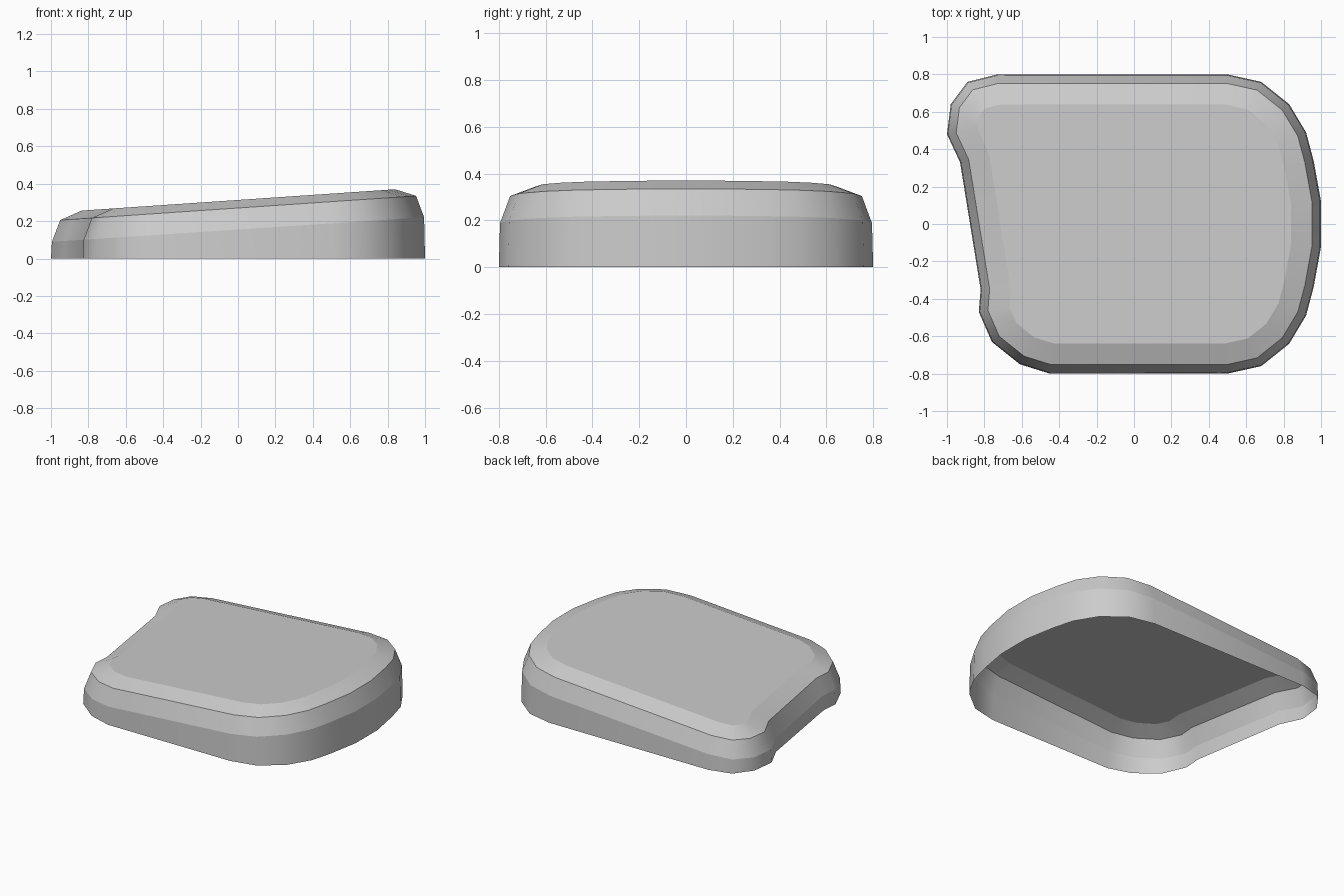
import bpy, bmesh
from mathutils import Vector

cube = bpy.data.objects.get("Cube")
if cube:
    bpy.data.objects.remove(cube, do_unlink=True)

# Plain grey surface
grey = bpy.data.materials.new("plain grey")
grey.use_nodes = True
colour = (0.6, 0.6, 0.6, 1)
grey.diffuse_color = colour
grey.node_tree.nodes["Principled BSDF"].inputs["Base Color"].default_value = colour

# Footprint: the rounded right end is mirrored front to back, the left end is not
rounded_end = [(1, .12), (.96, .34), (.92, .49), (.83, .64), (.68, .76), (.5, .8)]
left_end = [(-.73, .8), (-.89, .76), (-.98, .64), (-1, .48), (-.93, .33),
            (-.82, -.35), (-.83, -.47), (-.76, -.63), (-.61, -.75), (-.45, -.8)]
front_half = [(x, -y) for x, y in reversed(rounded_end)]
outline = [Vector(p) for p in rounded_end + left_end + front_half]


def inset(points, distance):
    """Move a counterclockwise outline inwards with mitred corners."""
    result = []
    for i, p in enumerate(points):
        before = (p - points[i - 1]).normalized()
        after = (points[(i + 1) % len(points)] - p).normalized()
        n1 = Vector((-before.y, before.x))
        n2 = Vector((-after.y, after.x))
        result.append(p + (n1 + n2) * distance / (1 + n1.dot(n2)))
    return result


# Rings from the open base to the sloping top: inset, height, slope along x
levels = [(0, 0, 0), (.005, .155, .066), (.048, .27, .068), (.16, .313, .068)]

bm = bmesh.new()
rings = []
for distance, height, slope in levels:
    rings.append([bm.verts.new((p.x, p.y, height + slope * p.x))
                  for p in inset(outline, distance)])

# Wall bands and the flat top
count = len(outline)
for low, high in zip(rings, rings[1:]):
    for i in range(count):
        j = (i + 1) % count
        bm.faces.new((low[i], low[j], high[j], high[i]))
bm.faces.new(rings[-1])
bmesh.ops.recalc_face_normals(bm, faces=bm.faces)
if max(bm.faces, key=lambda f: f.calc_area()).normal.z < 0:
    bmesh.ops.reverse_faces(bm, faces=bm.faces)

# Smooth around the corners, crisp along each ring
for face in bm.faces:
    face.smooth = True
for ring in rings:
    for i in range(count):
        bm.edges.get((ring[i - 1], ring[i])).smooth = False

mesh = bpy.data.meshes.new("sloped_cap")
bm.to_mesh(mesh)
bm.free()
mesh.materials.append(grey)
bpy.context.collection.objects.link(bpy.data.objects.new("sloped_cap", mesh))
